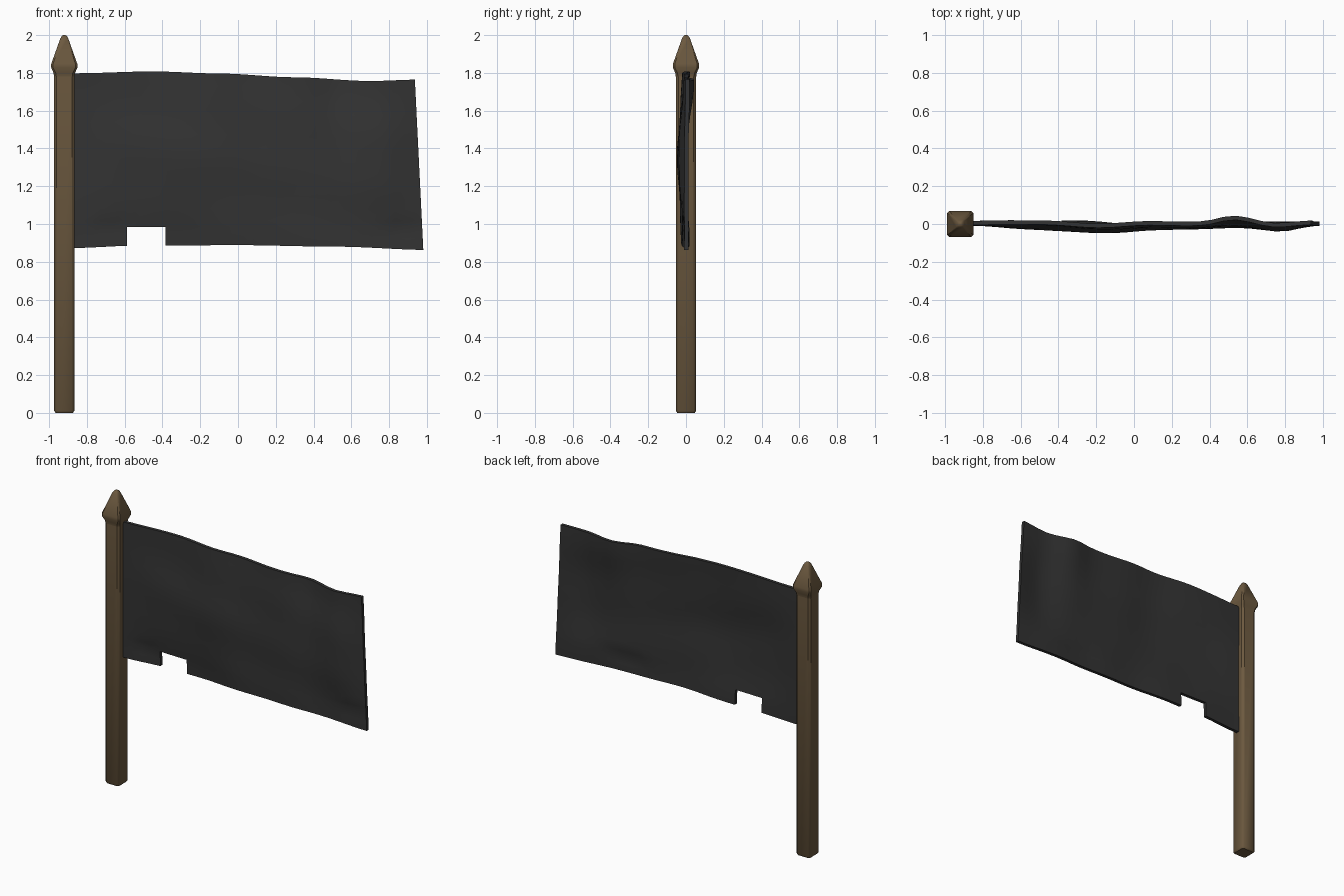
import bpy, bmesh, math

if "Cube" in bpy.data.objects:
    bpy.data.objects.remove(bpy.data.objects["Cube"])


def material(name, rgb):
    m = bpy.data.materials.new(name)
    m.diffuse_color = (*rgb, 1)
    m.use_nodes = True
    m.node_tree.nodes["Principled BSDF"].inputs["Base Color"].default_value = m.diffuse_color
    return m


WOOD = material("brown wood", (0.15, 0.1, 0.05))
CLOTH = material("black cloth", (0.033, 0.033, 0.033))


def finish(name, bm, mat, angle):
    bmesh.ops.recalc_face_normals(bm, faces=bm.faces)
    me = bpy.data.meshes.new(name)
    bm.to_mesh(me)
    bm.free()
    me.materials.append(mat)
    ob = bpy.data.objects.new(name, me)
    bpy.context.collection.objects.link(ob)
    bpy.ops.object.select_all(action='DESELECT')
    ob.select_set(True)
    bpy.context.view_layer.objects.active = ob
    bpy.ops.object.shade_smooth_by_angle(angle=math.radians(angle))
    return ob


def square_loft(name, cx, rings):
    """Stack of chamfered squares: (height, half width, chamfer)."""
    bm = bmesh.new()
    loops = []
    for z, r, c in rings:
        pts = []
        for k in range(4):
            a = k * math.pi / 2
            for x, y in ((r, r - c), (r - c, r)):
                pts.append((cx + x * math.cos(a) - y * math.sin(a),
                            x * math.sin(a) + y * math.cos(a), z))
        loops.append([bm.verts.new(p) for p in pts])
    for a, b in zip(loops, loops[1:]):
        for i in range(8):
            j = (i + 1) % 8
            bm.faces.new((a[i], a[j], b[j], b[i]))
    bm.faces.new(loops[0])
    bm.faces.new(loops[-1])
    return finish(name, bm, WOOD, 40)


# Pole and pointed finial
square_loft("pole", -0.92, [(0, 0.046, 0.01), (0.012, 0.054, 0.013),
                            (1.80, 0.054, 0.013)])
square_loft("finial", -0.92, [(1.78, 0.054, 0.012), (1.80, 0.057, 0.012),
                              (1.828, 0.069, 0.01), (1.848, 0.069, 0.01),
                              (1.98, 0.022, 0.006), (1.995, 0.014, 0.006),
                              (2.0, 0.006, 0.003)])


def curve(points, x):
    """Smoothed interpolation through (x, value) points."""
    for (x0, v0), (x1, v1) in zip(points, points[1:]):
        if x <= x1:
            t = max(0, (x - x0) / (x1 - x0))
            return v0 + (v1 - v0) * t * t * (3 - 2 * t)
    return points[-1][1]


# Outline and sway of the cloth
TOP = [(-0.87, 1.798), (-0.45, 1.808), (-0.1, 1.797), (0.3, 1.777),
       (0.7, 1.757), (0.96, 1.765)]
BOTTOM = [(-0.87, 0.873), (-0.55, 0.885), (0, 0.888), (0.5, 0.88), (0.98, 0.862)]
SWAY_TOP = [(-0.87, 0.005), (-0.6, 0.013), (-0.2, -0.008), (0.1, 0), (0.35, 0.002),
            (0.53, 0.03), (0.75, -0.002), (0.96, 0.008)]
SWAY_MID = [(-0.87, 0.002), (-0.6, -0.015), (-0.2, -0.036), (0.1, -0.022),
            (0.5, -0.008), (0.75, -0.03), (0.96, 0.004)]
SWAY_LOW = [(-0.87, 0.003), (-0.38, 0.008), (0, -0.012), (0.3, -0.01),
            (0.6, 0), (0.96, 0.002)]
HEM = 0.985
T = 0.022

# Columns include the sides of the notch; rows include the hem line
cols = sorted([-0.875 + 0.0733 * i for i in range(4)] + [-0.587, -0.52, -0.45, -0.383]
              + [-0.383 + 1.318 * i / 20 for i in range(1, 21)])
rows = [0, 0.5, 1, 1.08] + [1.08 + i / 12 * 1.92 for i in range(1, 13)]  # 0-1 hem, 1-3 body


def cloth_point(x, s):
    low, top = curve(BOTTOM, x), curve(TOP, x)
    z = low + (HEM - low) * s if s <= 1 else HEM + (top - HEM) * (s - 1) / 2
    h = (z - 0.87) / 0.93
    edge = min(1, max(0, (x + 0.87) / 0.3), max(0, (0.98 - x) / 0.2))
    mid = curve(SWAY_MID, x)
    if h > 0.5:
        t = curve([(0.5, 0), (1, 1)], h)
        y = mid + (curve(SWAY_TOP, x) - mid) * t
    else:
        t = curve([(0, 0), (0.5, 1)], h)
        low_y = curve(SWAY_LOW, x)
        y = low_y + (mid - low_y) * t
    y += 0.005 * edge * math.sin(9 * x + 11 * z) * math.sin(8 * z - 5 * x)
    # The free edge leans outward toward the bottom
    lean = max(0, (x + 0.3) / 1.235) ** 2 * 0.046 * (1 - h)
    return x + lean, y - T / 2, z


bm = bmesh.new()
grid = [[bm.verts.new(cloth_point(x, s)) for s in rows] for x in cols]
for i in range(len(cols) - 1):
    for j in range(len(rows) - 1):
        in_notch = -0.59 < cols[i] < -0.39 and rows[j] < 0.9
        if not in_notch:
            bm.faces.new((grid[i][j], grid[i + 1][j], grid[i + 1][j + 1], grid[i][j + 1]))
bmesh.ops.delete(bm, geom=[v for v in bm.verts if not v.link_faces], context='VERTS')
front = list(bm.faces)
new = bmesh.ops.extrude_face_region(bm, geom=front, use_keep_orig=True)["geom"]
back = [g for g in new if isinstance(g, bmesh.types.BMVert)]
bmesh.ops.translate(bm, verts=back, vec=(0, T, 0))
# Tucks at the hem line
for x0, x1, side in ((0.76, 0.9, -1), (-0.74, -0.65, -1), (0.35, 0.62, 1)):
    for i, x in enumerate(cols):
        if x0 < x < x1 and side < 0:
            grid[i][2].co.y += 0.009
    if side > 0:
        for v in back:
            if x0 < v.co.x < x1 and abs(v.co.z - HEM) < 0.004:
                v.co.y -= 0.009
finish("flag_cloth", bm, CLOTH, 50)
